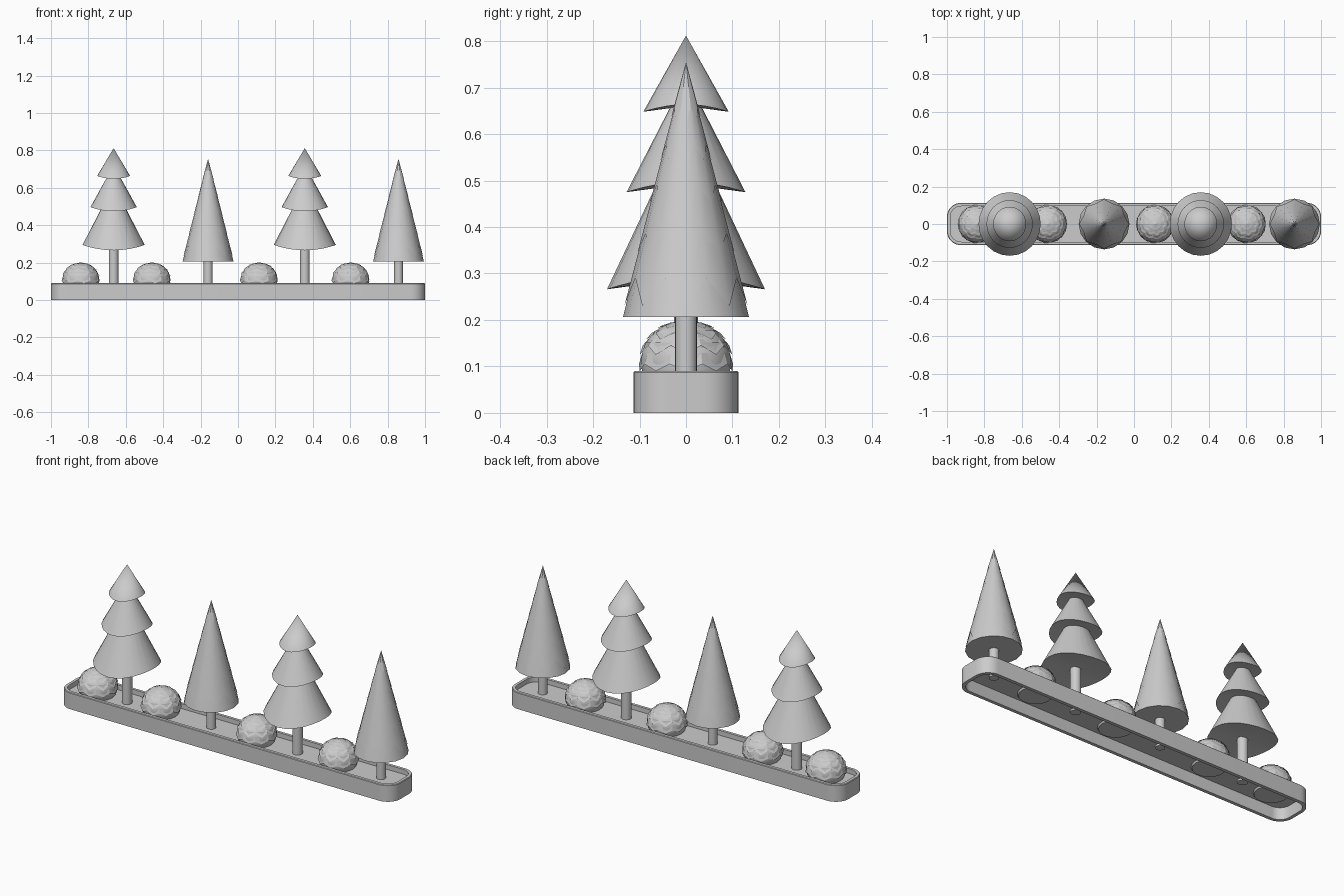
import bpy, bmesh, math
from math import sin, cos, pi, sqrt

if "Cube" in bpy.data.objects:
    bpy.data.objects.remove(bpy.data.objects["Cube"])


def finish(name, bm, smooth=None):
    bmesh.ops.recalc_face_normals(bm, faces=bm.faces)
    me = bpy.data.meshes.new(name)
    bm.to_mesh(me)
    bm.free()
    ob = bpy.data.objects.new(name, me)
    bpy.context.collection.objects.link(ob)
    if smooth:
        bpy.ops.object.select_all(action='DESELECT')
        ob.select_set(True)
        bpy.context.view_layer.objects.active = ob
        bpy.ops.object.shade_smooth_by_angle(angle=math.radians(smooth))
    return ob


def ring(bm, x, n, fn):
    """Ring of n verts; fn(i, angle) gives (radius, z)."""
    out = []
    for i in range(n):
        a = 2 * pi * i / n
        r, z = fn(i, a)
        out.append(bm.verts.new((x + r * cos(a), r * sin(a), z)))
    return out


def bridge(bm, a, b):
    n = len(a)
    for i in range(n):
        bm.faces.new((a[i], a[(i + 1) % n], b[(i + 1) % n], b[i]))


def fan(bm, loop, co):
    tip = bm.verts.new(co)
    for i in range(len(loop)):
        bm.faces.new((loop[i], loop[(i + 1) % len(loop)], tip))


def trunk(name, x, r, top):
    bm = bmesh.new()
    a = ring(bm, x, 16, lambda i, t: (r, 0.055))
    b = ring(bm, x, 16, lambda i, t: (r, top))
    bridge(bm, a, b)
    bm.faces.new(a)
    bm.faces.new(b)
    finish(name, bm, 40)


def jagged(name, x, teeth, profile, levels, tiers, lift):
    """Closed core following profile(z), covered by zigzag-edged leaf bands."""
    n = teeth * 2
    bm = bmesh.new()
    rings = [ring(bm, x, n, lambda i, t: (profile(z), z)) for z in levels[:-1]]
    for a, b in zip(rings, rings[1:]):
        bridge(bm, a, b)
    bm.faces.new(rings[0])
    fan(bm, rings[-1], (x, 0, levels[-1]))
    for k, (lo, hi) in enumerate(tiers):
        odd = k % 2 * 0

        def edge(i, t):
            z = lo if (i + odd) % 2 == 0 else hi
            return profile(z) + lift, z
        a = ring(bm, x, n, edge)
        if k + 1 < len(tiers):
            top = tiers[k + 1][1] + 0.006
            bridge(bm, a, ring(bm, x, n, lambda i, t: (profile(top) + lift * 0.3, top)))
        else:
            fan(bm, a, (x, 0, levels[-1] + 0.002))
    finish(name, bm, 25)


# Planter: rounded outer wall, rim, inner wall and soil floor, open underneath
def outline(bm, inset, z, r=0.075):
    out = []
    r -= inset
    for q, (sx, sy) in enumerate(((1, 1), (-1, 1), (-1, -1), (1, -1))):
        for j in range(9):
            a = (q + j / 8) * pi / 2
            out.append(bm.verts.new((sx * (1 - inset - r) + r * cos(a),
                                     sy * (0.113 - inset - r) + r * sin(a), z)))
    return out


bm = bmesh.new()
loops = [outline(bm, d, z) for d, z in
         ((0.018, 0.0), (0, 0.0), (0, 0.087), (0.003, 0.09), (0.018, 0.09))]
for a, b in zip(loops, loops[1:] + loops[:1]):
    bridge(bm, a, b)
finish("planter_wall", bm, 35)
bm = bmesh.new()
bm.faces.new(outline(bm, 0.012, 0.064))
finish("planter_floor", bm)

# Three-tier firs with gently saddle-shaped skirts
for k, x in enumerate((-0.665, 0.357)):
    trunk(f"fir_trunk_{k}", x, 0.026, 0.66)
    for j, (r, z, ztop, rtop) in enumerate(((0.17, 0.266, 0.51, 0.055),
                                            (0.128, 0.475, 0.685, 0.02),
                                            (0.092, 0.648, 0.812, 0))):
        bm = bmesh.new()
        sag = 0.17 * r
        rim = ring(bm, x, 24, lambda i, t: (r - 0.004 * cos(t) ** 2, z + sag * cos(t) ** 2))
        fan(bm, rim, (x, 0, z + sag * 0.8))
        if rtop:
            top = ring(bm, x, 24, lambda i, t: (rtop, ztop))
            bridge(bm, rim, top)
            bm.faces.new(top)
        else:
            fan(bm, rim, (x, 0, ztop))
        finish(f"fir_{k}_tier_{j}", bm, 40)

# Slim cone trees
for k, x in enumerate((-0.16, 0.858)):
    trunk(f"cone_tree_trunk_{k}", x, 0.024, 0.215)
    jagged(f"cone_tree_{k}", x, 8, lambda z: 0.136 * (0.753 - z) / 0.548,
           (0.206, 0.4, 0.6, 0.753),
           ((0.23, 0.29), (0.345, 0.385), (0.45, 0.49), (0.545, 0.575), (0.635, 0.655)), 0.003)

# Round bushes
for k, x in enumerate((-0.84, -0.46, 0.113, 0.603)):
    jagged(f"bush_{k}", x, 9,
           lambda z: 0.099 * sqrt(max(0, 1 - ((z - 0.108) / 0.092) ** 2)),
           (0.055, 0.08, 0.108, 0.135, 0.16, 0.18, 0.193, 0.2),
           ((0.09, 0.105), (0.125, 0.145), (0.158, 0.172), (0.182, 0.189)), 0.004)
